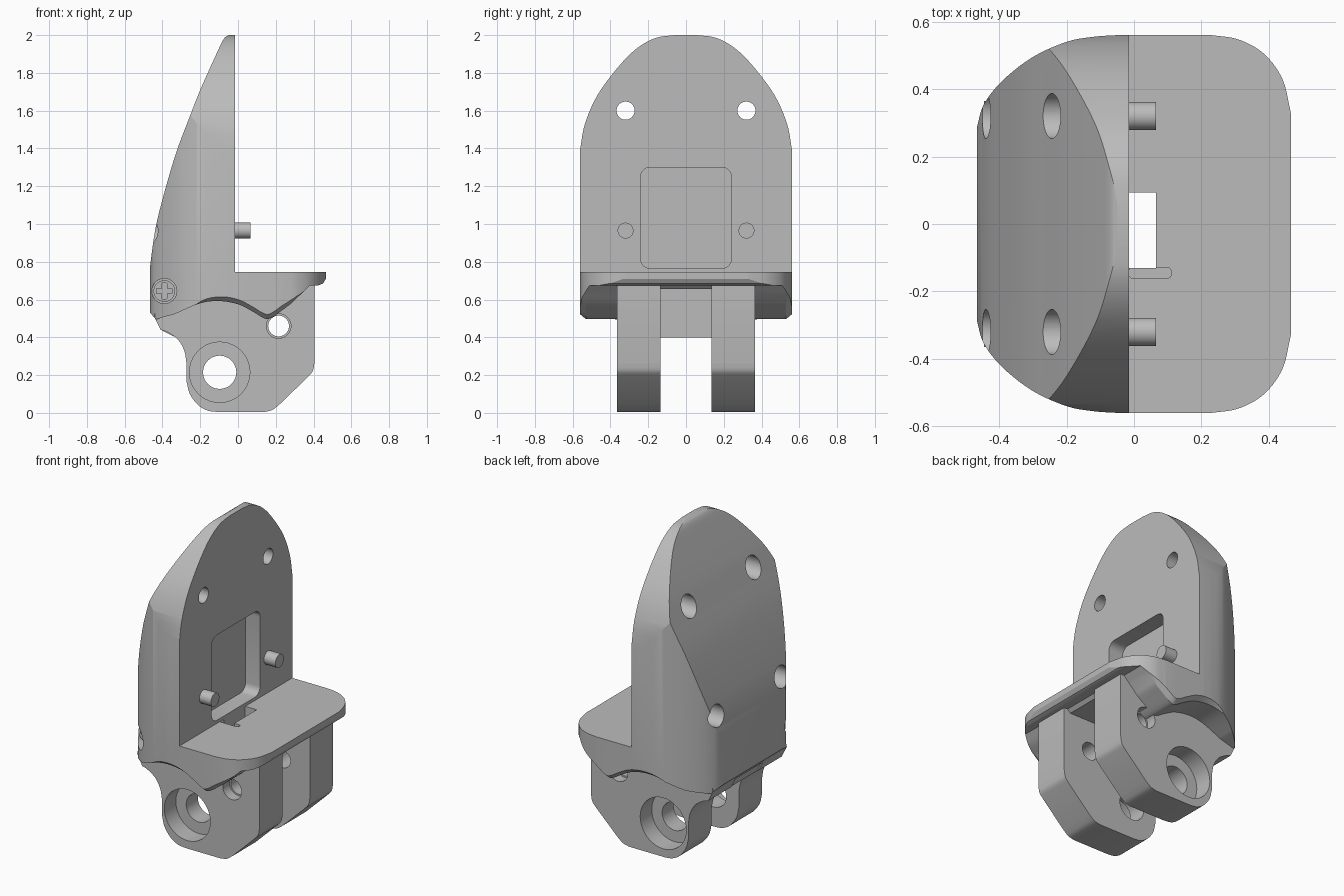
import bpy, bmesh, math
from mathutils import Vector

if "Cube" in bpy.data.objects:
    bpy.data.objects.remove(bpy.data.objects["Cube"], do_unlink=True)

gray = bpy.data.materials.new("light gray")
gray.use_nodes = True
gray.diffuse_color = (0.5, 0.5, 0.5, 1)
gray.node_tree.nodes["Principled BSDF"].inputs["Base Color"].default_value = (0.5, 0.5, 0.5, 1)


def place(axis, u, v, t):
    return {"x": (t, u, v), "y": (u, t, v), "z": (u, v, t)}[axis]


def spline(pts, steps=5):
    """Smooth open curve through the points."""
    p = [Vector(q) for q in pts]
    p = [2 * p[0] - p[1]] + p + [2 * p[-1] - p[-2]]
    out = []
    for a, b, c, d in zip(p, p[1:], p[2:], p[3:]):
        for i in range(steps):
            t = i / steps
            out.append((b * 2 + (c - a) * t + (a * 2 - b * 5 + c * 4 - d) * t ** 2
                        + (b * 3 - a - c * 3 + d) * t ** 3) / 2)
    return [tuple(q) for q in out + [p[-2]]]


def mirror_u(half):
    return half + [(-u, v) for u, v in reversed(half)]


def circle(u, v, r, n=40):
    return [(u + r * math.cos(2 * math.pi * i / n), v + r * math.sin(2 * math.pi * i / n)) for i in range(n)]


def rounded(u0, u1, v0, v1, r):
    pts = []
    for k, (cu, cv) in enumerate([(u1 - r, v1 - r), (u0 + r, v1 - r), (u0 + r, v0 + r), (u1 - r, v0 + r)]):
        for i in range(7):
            a = math.pi / 2 * (k + i / 6)
            pts.append((cu + r * math.cos(a), cv + r * math.sin(a)))
    return pts


def loft(name, axis, sections):
    """Solid through matching cross-sections, each given as (position, points)."""
    bm = bmesh.new()
    rings = [[bm.verts.new(place(axis, u, v, t)) for u, v in pts] for t, pts in sections]
    for a, b in zip(rings, rings[1:]):
        for i in range(len(a)):
            j = (i + 1) % len(a)
            bm.faces.new((a[i], a[j], b[j], b[i]))
    bm.faces.new(rings[0])
    bm.faces.new(rings[-1])
    bmesh.ops.recalc_face_normals(bm, faces=bm.faces)
    me = bpy.data.meshes.new(name)
    bm.to_mesh(me)
    bm.free()
    me.materials.append(gray)
    ob = bpy.data.objects.new(name, me)
    bpy.context.scene.collection.objects.link(ob)
    return ob


def prism(name, axis, pts, a, b):
    return loft(name, axis, [(a, pts), (b, pts)])


def combine(ob, tool, operation="DIFFERENCE"):
    mod = ob.modifiers.new("cut", "BOOLEAN")
    mod.operation, mod.solver, mod.object = operation, "EXACT", tool
    bpy.context.view_layer.update()
    me = bpy.data.meshes.new_from_object(ob.evaluated_get(bpy.context.evaluated_depsgraph_get()))
    ob.modifiers.clear()
    ob.data = me
    bpy.data.objects.remove(tool, do_unlink=True)


def cut(ob, axis, pts, a, b):
    combine(ob, prism("cutter", axis, pts, a, b))


# Side profile: curved back, wavy underside, thin ledge
FACE = -0.015
back = spline([(-0.05, 2.0), (-0.075, 1.98), (-0.11, 1.91), (-0.2, 1.71), (-0.255, 1.57),
               (-0.33, 1.37), (-0.4, 1.13), (-0.44, 0.96), (-0.465, 0.78)])
wave = spline([(-0.435, 0.495), (-0.33, 0.55), (-0.2, 0.605), (-0.1, 0.617), (0, 0.6),
               (0.08, 0.56), (0.13, 0.53), (0.17, 0.525), (0.25, 0.58), (0.38, 0.675)])


def side_profile(drop):
    low = [(x, z - drop * min(1, (x + 0.435) / 0.1, (0.38 - x) / 0.1)) for x, z in wave]
    return ([(FACE, 2.0)] + back + [(-0.465, 0.53)] + low
            + [(0.425, 0.675), (0.45, 0.685), (0.465, 0.71), (0.465, 0.745), (FACE, 0.745)])


shell = loft("shell_body", "y", [(-0.56, side_profile(0)), (-0.53, side_profile(0.025)),
                                 (0.53, side_profile(0.025)), (0.56, side_profile(0))])

# Plan outline and arched front outline trim the profile
plan_half = spline([(0.465, 0.0), (0.465, 0.32)], 1) + spline(
    [(0.465, 0.33), (0.44, 0.43), (0.385, 0.505), (0.31, 0.547), (0.23, 0.56)])
plan_half += spline([(-0.05, 0.56), (-0.12, 0.555), (-0.2, 0.54), (-0.3, 0.495), (-0.39, 0.425),
                     (-0.445, 0.355), (-0.465, 0.29)])
plan = plan_half + [(x, -y) for x, y in reversed(plan_half[1:])]
arch = mirror_u([(0.56, -0.1)] + spline(
    [(0.56, 1.4), (0.535, 1.53), (0.47, 1.68), (0.36, 1.83), (0.26, 1.93), (0.16, 1.985), (0.06, 2.0)]))
combine(shell, prism("plan_trim", "z", plan, -0.1, 2.1), "INTERSECT")
combine(shell, prism("arch_trim", "x", arch, -0.6, 0.6), "INTERSECT")

# Channel under the ledge, face window and ledge slot
cut(shell, "y", [(-0.02, 0.3), (0.5, 0.3), (0.5, 0.655), (-0.02, 0.655)], -0.135, 0.135)
cut(shell, "x", rounded(-0.24, 0.24, 0.765, 1.3, 0.05), FACE - 0.1, 0.1)
cut(shell, "z", [(FACE, -0.13), (0.065, -0.13), (0.065, 0.093), (FACE, 0.093)], 0.6, 0.8)
cut(shell, "z", rounded(FACE, 0.11, -0.16, -0.13, 0.01), 0.7, 0.8)

# Bolt holes through the face with wide pockets at the back
for y in (-0.32, 0.32):
    cut(shell, "x", circle(y, 1.6, 0.048), -0.6, 0.1)
    for z in (0.965, 1.6):
        cut(shell, "x", circle(y, z, 0.067), -0.6, -0.13)
cut(shell, "y", circle(-0.39, 0.645, 0.066), -0.7, -0.33)

# Hinge lugs
notch = spline([(-0.41, 0.44), (-0.375, 0.428), (-0.32, 0.39), (-0.285, 0.33), (-0.272, 0.26)])
heel = spline([(-0.272, 0.165), (-0.255, 0.1), (-0.21, 0.04), (-0.16, 0.012), (-0.11, 0.005)])
toe = spline([(0.14, 0.005), (0.18, 0.015), (0.215, 0.04)])
front = spline([(0.365, 0.185), (0.395, 0.22), (0.405, 0.265)])
lug_outline = [(-0.4, 0.68), (-0.445, 0.51)] + notch + heel + toe + front + [(0.405, 0.7), (-0.1, 0.7)]
lugs = []
for name, s in (("right_hinge_lug", -1), ("left_hinge_lug", 1)):
    lug = prism(name, "y", lug_outline, s * 0.135, s * 0.365)
    cut(lug, "y", circle(-0.097, 0.215, 0.088), -0.5, 0.5)
    cut(lug, "y", circle(-0.097, 0.215, 0.16), s * 0.25, s * 0.5)
    cut(lug, "y", circle(0.215, 0.46, 0.055), -0.5, 0.5)
    cut(lug, "y", circle(0.215, 0.46, 0.065), s * 0.3, s * 0.5)
    # Keep the lug's bulk from filling the ledge slot or the screw pocket
    cut(lug, "z", rounded(FACE, 0.11, -0.16, -0.13, 0.01), 0.69, 0.8)
    cut(lug, "y", circle(-0.39, 0.645, 0.066), -0.7, -0.33)
    lugs.append(lug)

# Web joining the lugs behind the channel
web = prism("hinge_web", "y", [(-0.43, 0.6), (-0.43, 0.5), (-0.4, 0.435), (-0.33, 0.4),
                               (-0.02, 0.4), (-0.02, 0.65)], -0.136, 0.136)

# Locating pins
pins = [prism(n, "x", circle(y, 0.965, 0.042), -0.2, 0.065)
        for n, y in (("right_pin", -0.32), ("left_pin", 0.32))]

# Cross-head side screw
screw = prism("side_screw", "y", circle(-0.39, 0.645, 0.057), -0.32, -0.35)
for w, h in ((0.042, 0.013), (0.013, 0.042)):
    cut(screw, "y", rounded(-0.39 - w, -0.39 + w, 0.645 - h, 0.645 + h, 0.004), -0.4, -0.335)

# Smooth curved surfaces, keep hard edges
bpy.ops.object.select_all(action="DESELECT")
for ob in [shell, web, screw] + lugs + pins:
    ob.select_set(True)
    bpy.context.view_layer.objects.active = ob
bpy.ops.object.shade_smooth_by_angle(angle=math.radians(25))
